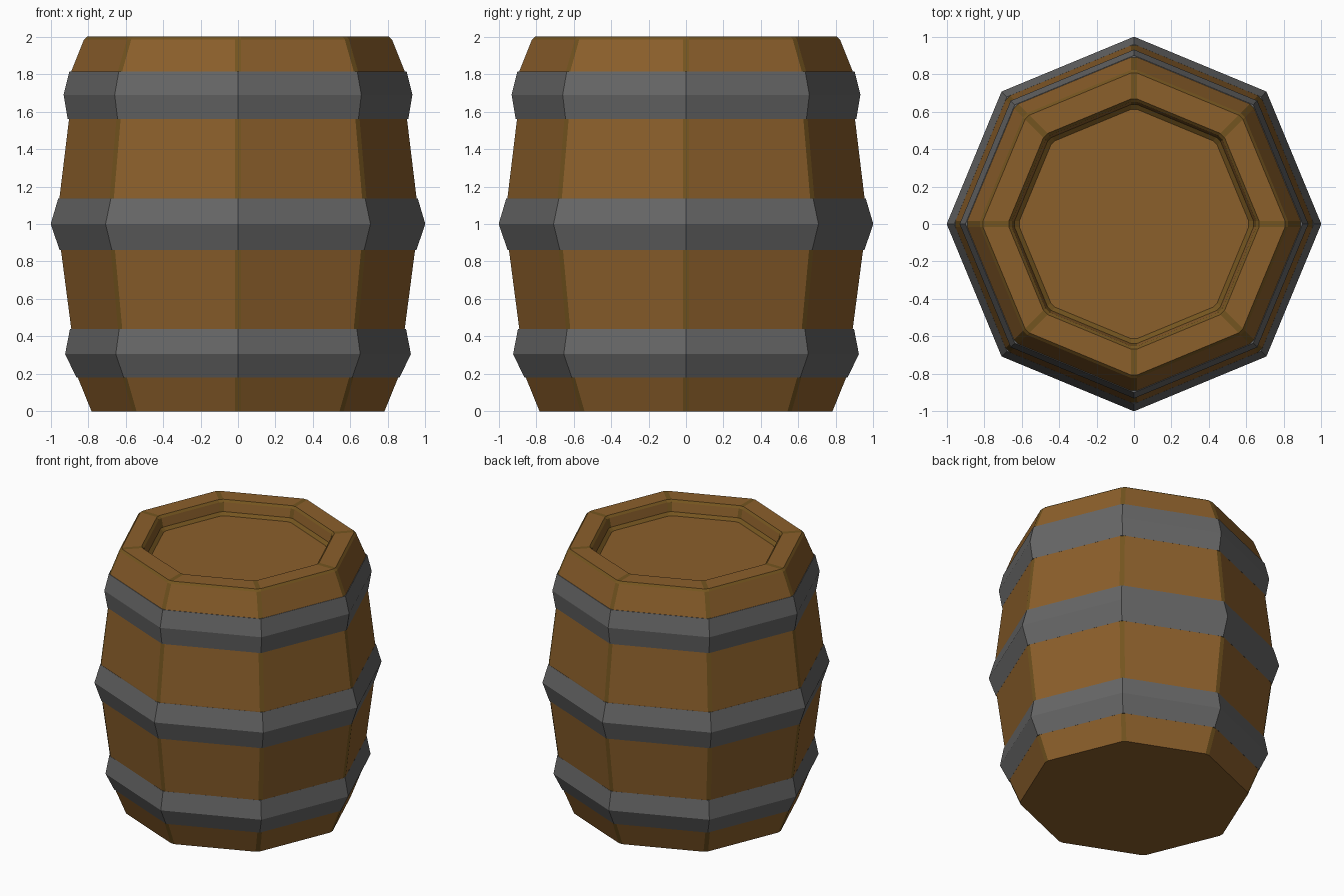
import bpy, bmesh
from math import cos, sin, pi

if "Cube" in bpy.data.objects:
    bpy.data.objects.remove(bpy.data.objects["Cube"])

SIDES = 8


def material(name, rgb):
    m = bpy.data.materials.new(name)
    m.diffuse_color = (*rgb, 1)
    m.use_nodes = True
    m.node_tree.nodes["Principled BSDF"].inputs["Base Color"].default_value = m.diffuse_color
    return m


wood = material("wood", (0.26, 0.115, 0.024))
seam = material("seam_wood", (0.175, 0.09, 0.014))
iron = material("iron", (0.135, 0.135, 0.135))


def ring(bm, r, z, chamfer):
    # octagon with corners on the axes; each corner optionally cut flat
    verts = []
    for i in range(SIDES):
        a = 2 * pi * i / SIDES
        for t in ((-chamfer, chamfer) if chamfer else (0,)):
            verts.append(bm.verts.new((r * cos(a) - t * sin(a),
                                       r * sin(a) + t * cos(a), z)))
    return verts


def bridge(bm, a, b):
    n = len(a)
    return [bm.faces.new((a[i], a[(i + 1) % n], b[(i + 1) % n], b[i])) for i in range(n)]


def finish(bm, name, mats):
    bmesh.ops.recalc_face_normals(bm, faces=bm.faces[:])
    mesh = bpy.data.meshes.new(name)
    bm.to_mesh(mesh)
    bm.free()
    for m in mats:
        mesh.materials.append(m)
    obj = bpy.data.objects.new(name, mesh)
    bpy.context.collection.objects.link(obj)
    return obj


# Wooden body: outer staves, rim and recessed lid (radius, height)
profile = [(0.782, 0), (0.855, 0.18), (0.89, 0.44), (0.945, 0.86), (0.953, 1.14),
           (0.902, 1.56), (0.892, 1.81), (0.822, 1.985), (0.806, 2.0),
           (0.668, 2.0), (0.652, 1.985), (0.638, 1.92), (0.612, 1.90)]
edge_bevels = (7, 9, 11)
bm = bmesh.new()
rings = [ring(bm, r, z, 0.016) for r, z in profile]
for k in range(len(rings) - 1):
    for i, f in enumerate(bridge(bm, rings[k], rings[k + 1])):
        if i % 2 == 0 or k in edge_bevels:
            f.material_index = 1
bm.faces.new(rings[0])
bm.faces.new(rings[-1])
finish(bm, "barrel_body", (wood, seam))

# Iron hoops: ridged octagonal bands, closed slightly inside the wood
hoops = {
    "lower_hoop": [(0.862, 0.18), (0.923, 0.305), (0.897, 0.44)],
    "middle_hoop": [(0.952, 0.86), (1.0, 1.0), (0.960, 1.135)],
    "upper_hoop": [(0.909, 1.56), (0.931, 1.69), (0.900, 1.815)],
}
for name, pts in hoops.items():
    inner = [(pts[2][0] - 0.03, pts[2][1]), (pts[0][0] - 0.03, pts[0][1])]
    bm = bmesh.new()
    loops = [ring(bm, r, z, 0) for r, z in pts + inner]
    for k in range(len(loops)):
        bridge(bm, loops[k], loops[(k + 1) % len(loops)])
    finish(bm, name, (iron,))
